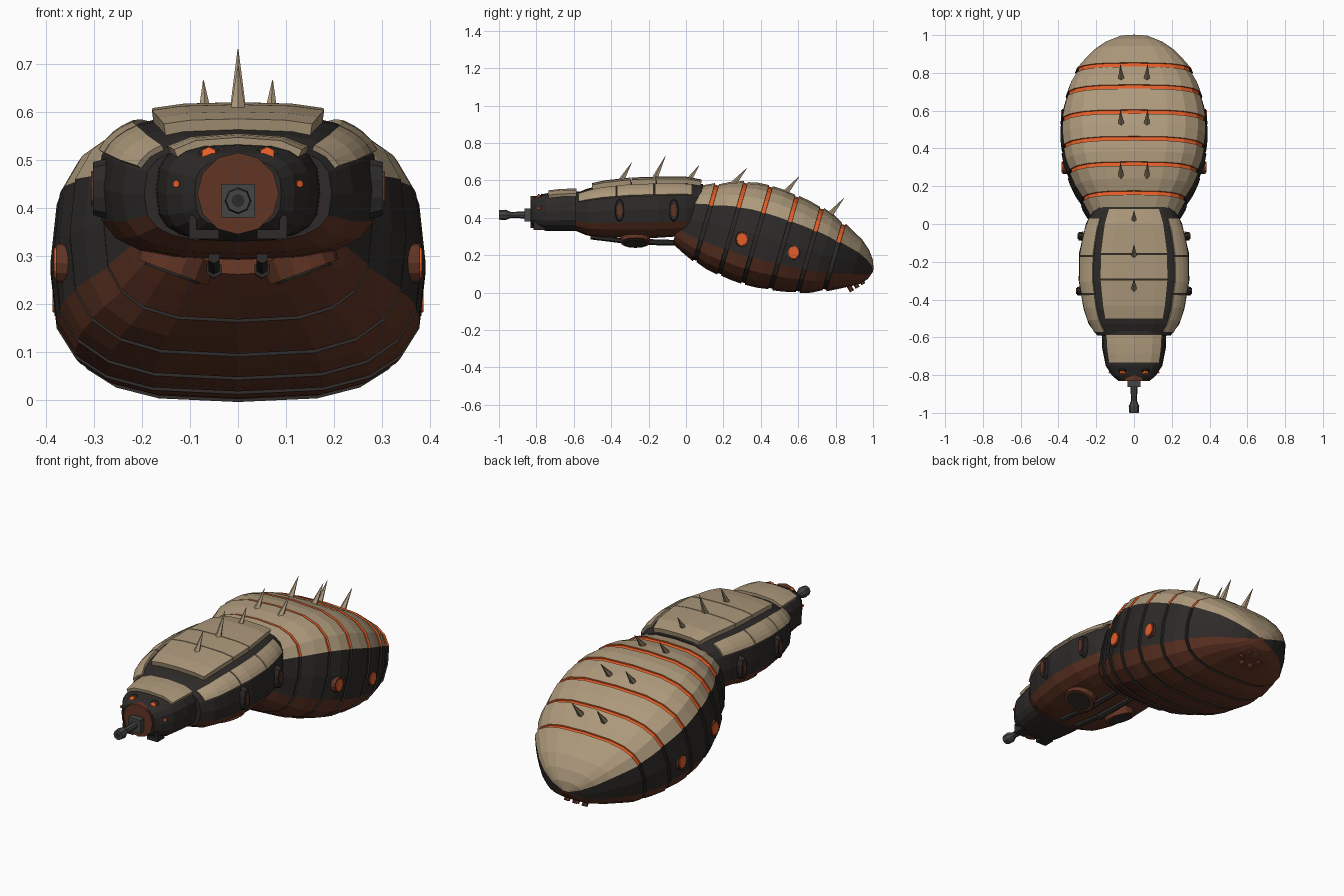
import bpy, bmesh
from math import sin, cos, radians, copysign, pi
from mathutils import Vector

if "Cube" in bpy.data.objects:
    bpy.data.objects.remove(bpy.data.objects["Cube"])


def material(name, rgb):
    m = bpy.data.materials.new(name)
    m.diffuse_color = (*rgb, 1)
    m.use_nodes = True
    m.node_tree.nodes["Principled BSDF"].inputs["Base Color"].default_value = m.diffuse_color
    return m


TAN = material("tan_plate", (0.42, 0.32, 0.20))
DARK = material("dark_shell", (0.026, 0.023, 0.021))
RUST = material("rust", (0.12, 0.035, 0.018))
GLOW = material("orange_glow", (0.78, 0.11, 0.02))
STEEL = material("steel", (0.06, 0.06, 0.06))
MATS = [TAN, DARK, RUST, GLOW]


def finish(name, bm, mats):
    bmesh.ops.recalc_face_normals(bm, faces=bm.faces)
    me = bpy.data.meshes.new(name)
    bm.to_mesh(me)
    bm.free()
    for m in mats:
        me.materials.append(m)
    ob = bpy.data.objects.new(name, me)
    bpy.context.collection.objects.link(ob)
    return ob


def squircle(c, up, w, h, deg):
    """Point on a rounded-box cross-section."""
    a = radians(deg)
    f = lambda v: copysign(abs(v) ** 0.67, v) if abs(v) > 1e-6 else 0.0
    return c + Vector((w * f(cos(a)), 0, 0)) + up * (h * f(sin(a)))


def loft(name, rings, mat_of, cap=1):
    """Closed 20-sided hull through rings of (centre, up, w, h)."""
    bm = bmesh.new()
    vs = [[bm.verts.new(squircle(*r, j * 18)) for j in range(20)] for r in rings]
    for i in range(len(vs) - 1):
        for j in range(20):
            k = (j + 1) % 20
            f = bm.faces.new((vs[i][j], vs[i][k], vs[i + 1][k], vs[i + 1][j]))
            f.material_index = mat_of(i, j)
    for end in (vs[0], vs[-1]):
        bm.faces.new(end).material_index = cap
    return finish(name, bm, MATS)


def sample(table, y):
    """Linear lookup of (w, h, z) in a table sorted by y."""
    for a, b in zip(table, table[1:]):
        if y <= b[0]:
            t = (y - a[0]) / (b[0] - a[0])
            return [p + (q - p) * t for p, q in zip(a[1:], b[1:])]
    return table[-1][1:]


UP = Vector((0, 0, 1))


def plate(name, table, y0, y1, a0, a1, lift, thick=0.03):
    """Armour plate following a body's surface over an angle range."""
    bm = bmesh.new()
    grid = []
    for i in range(4):
        y = y0 + (y1 - y0) * i / 3
        w, h, z = sample(table, y)
        c = Vector((0, y, z))
        grid.append([bm.verts.new(squircle(c, UP, w + lift, h + lift, a0 + (a1 - a0) * j / 4))
                     for j in range(5)])
    for i in range(3):
        for j in range(4):
            bm.faces.new((grid[i][j], grid[i][j + 1], grid[i + 1][j + 1], grid[i + 1][j]))
    ob = finish(name, bm, [TAN])
    s = ob.modifiers.new("thickness", "SOLIDIFY")
    s.thickness, s.offset = thick, 0


def rod(name, p0, p1, r0, r1, n, mat, squash=None):
    """Cylinder or cone between two points."""
    p0, p1 = Vector(p0), Vector(p1)
    bm = bmesh.new()
    bmesh.ops.create_cone(bm, cap_ends=True, segments=n, radius1=r0, radius2=r1,
                          depth=(p1 - p0).length)
    bmesh.ops.rotate(bm, verts=bm.verts, matrix=(p1 - p0).to_track_quat('Z', 'Y').to_matrix())
    if squash:
        bmesh.ops.scale(bm, verts=bm.verts, vec=squash)
    bmesh.ops.translate(bm, verts=bm.verts, vec=(p0 + p1) / 2)
    return finish(name, bm, [mat])


def box(name, c, size, mat):
    bm = bmesh.new()
    bmesh.ops.create_cube(bm, size=1)
    bmesh.ops.scale(bm, verts=bm.verts, vec=size)
    bmesh.ops.translate(bm, verts=bm.verts, vec=c)
    return finish(name, bm, [mat])


def shell_mat(j):
    return 0 if 1 <= j <= 8 else 2 if 11 <= j <= 18 else 1


# Abdomen: tilted hull with six grooves (s along axis, w, h, groove flag)
tilt = radians(16)
axis, aup = Vector((0, cos(tilt), -sin(tilt))), Vector((0, sin(tilt), cos(tilt)))
profile = [(-.42, .20, .155, 0), (-.36, .24, .185, 0), (-.28, .28, .217, 1), (-.21, .32, .243, 0),
           (-.135, .35, .26, 1), (-.07, .372, .27, 0), (0, .383, .274, 1), (.075, .39, .272, 0),
           (.15, .39, .262, 1), (.22, .38, .253, 0), (.295, .362, .237, 1), (.365, .342, .217, 0),
           (.43, .312, .188, 1), (.49, .272, .162, 0), (.55, .218, .13, 0), (.6, .155, .094, 0),
           (.635, .085, .052, 0), (.65, .012, .008, 0)]
rings, band = [], set()
for s, w, h, groove in profile:
    steps = ((-.011, 0), (-.010, .008), (.010, .008), (.011, 0)) if groove else ((0, 0),)
    if groove:
        band.update(len(rings) + k for k in range(3))
    lift = .014 * max(0, min(1, (s + .3) / .2, (.65 - s) / .1))
    for ds, inset in steps:
        rings.append((Vector((0, .375, .295)) + axis * (s + ds) + aup * lift,
                      aup, w - inset, h - inset))
loft("abdomen", rings, lambda i, j: (3 if 1 <= j <= 8 else 1) if i in band else shell_mat(j), 2)

# Thorax and head hulls (y, w, h, z)
thorax = [(-.59, .195, .10, .43), (-.53, .24, .125, .43), (-.45, .267, .14, .435),
          (-.3, .293, .15, .442), (-.15, .29, .152, .445), (0, .255, .147, .45), (.09, .21, .125, .455)]
head = [(-.825, .09, .07, .43), (-.80, .118, .085, .43), (-.75, .15, .1, .43),
        (-.66, .168, .105, .435), (-.56, .172, .105, .435)]
for name, table in (("thorax", thorax), ("head", head)):
    loft(name, [(Vector((0, y, z)), UP, w, h) for y, w, h, z in table],
         lambda i, j, n=name: 2 if n == "thorax" and 11 <= j <= 18 else 1)

# Armour plates
for y0, y1 in ((-.5, -.295), (-.291, -.161), (-.157, .08)):
    plate("thorax_top_plate", thorax, y0, y1, 63, 117, .008)
for y0, y1 in ((-.57, -.373), (-.367, -.173), (-.167, .03)):
    plate("thorax_side_plate", thorax, y0, y1, 20, 51, .001, .02)
    plate("thorax_side_plate", thorax, y0, y1, 129, 160, .001, .02)
plate("head_plate", head, -.735, -.585, 42, 138, .004, .022)

# Spikes
for y, z, dz in ((-.35, .59, .105), (-.17, .6, .13), (.01, .59, .09)):
    rod("thorax_spike", (0, y, z), (0, y + .06, z + dz), .018, .001, 5, TAN)
for y, z in ((.25, .575), (.53, .53), (.77, .415)):
    for sx in (-1, 1):
        rod("abdomen_spike", (sx * .068, y, z), (sx * .072, y + .075, z + .09), .018, .001, 5, TAN)

# Face: disc, gun and barrel
rod("face_disc", (0, -.8, .43), (0, -.832, .43), .085, .085, 12, RUST)
box("gun_mount", (0, -.845, .415), (.07, .035, .07), STEEL)
rod("barrel", (0, -.85, .415), (0, -.96, .415), .019, .015, 8, STEEL)
rod("muzzle_flare", (0, -.935, .415), (0, -.965, .415), .015, .028, 8, STEEL)
rod("muzzle", (0, -.965, .415), (0, -1, .415), .028, .025, 8, STEEL)
rod("bore", (0, -.99, .415), (0, -1.001, .415), .014, .014, 8, DARK)

for sx in (-1, 1):
    # Eyes and jaw brackets
    rod("eye_socket", (sx * .058, -.75, .485), (sx * .06, -.785, .507), .028, .026, 8, DARK)
    rod("eye", (sx * .058, -.76, .492), (sx * .061, -.797, .513), .021, .016, 6, GLOW)
    rod("small_eye", (sx * .12, -.77, .45), (sx * .129, -.79, .45), .008, .008, 6, GLOW)
    box("jaw_foot", (sx * .07, -.785, .345), (.06, .06, .02), DARK)
    box("jaw_side", (sx * .094, -.785, .36), (.015, .06, .05), DARK)

    # Leg sockets on the thorax flanks
    for y, x in ((-.355, .275), (-.065, .268)):
        rod("leg_socket", (sx * x, y, .44), (sx * (x + .027), y, .44), .062, .055, 10, DARK, (1, .42, 1))
        rod("leg_socket_core", (sx * x, y, .44), (sx * (x + .031), y, .44), .04, .036, 8, RUST, (1, .42, 1))

    # Glowing vents on the abdomen flanks
    for y, z, x in ((.3, .285, .367), (.575, .215, .37)):
        rod("vent_rim", (sx * (x - .02), y, z), (sx * (x + .012), y, z), .043, .04, 12, RUST, (1, .85, 1))
        rod("vent_glow", (sx * (x - .02), y, z), (sx * (x + .016), y, z), .034, .032, 12, GLOW, (1, .85, 1))

    # Belly pods and struts
    c, d = Vector((sx * .13, -.27, .283)), Vector((sx * .35, 0, -.94))
    rod("belly_pod", c - d * .03, c + d * .018, .08, .078, 14, RUST)
    rod("belly_pod_face", c, c + d * .023, .064, .06, 14, DARK)
    rod("belly_strut", (sx * .05, -.51, .297), (sx * .05, -.33, .275), .013, .013, 6, DARK)
    rod("belly_strut", (sx * .05, -.33, .272), (sx * .05, -.02, .266), .018, .014, 6, DARK)

# Tail nozzles
for k in range(6):
    a = 2 * pi * k / 6
    p = Vector((.055 * cos(a), .905 + .035 * sin(a), .05 + .022 * sin(a)))
    rod("tail_nozzle", p - Vector((0, .015, -.025)), p + Vector((0, .013, -.024)), .014, .012, 6, RUST)
